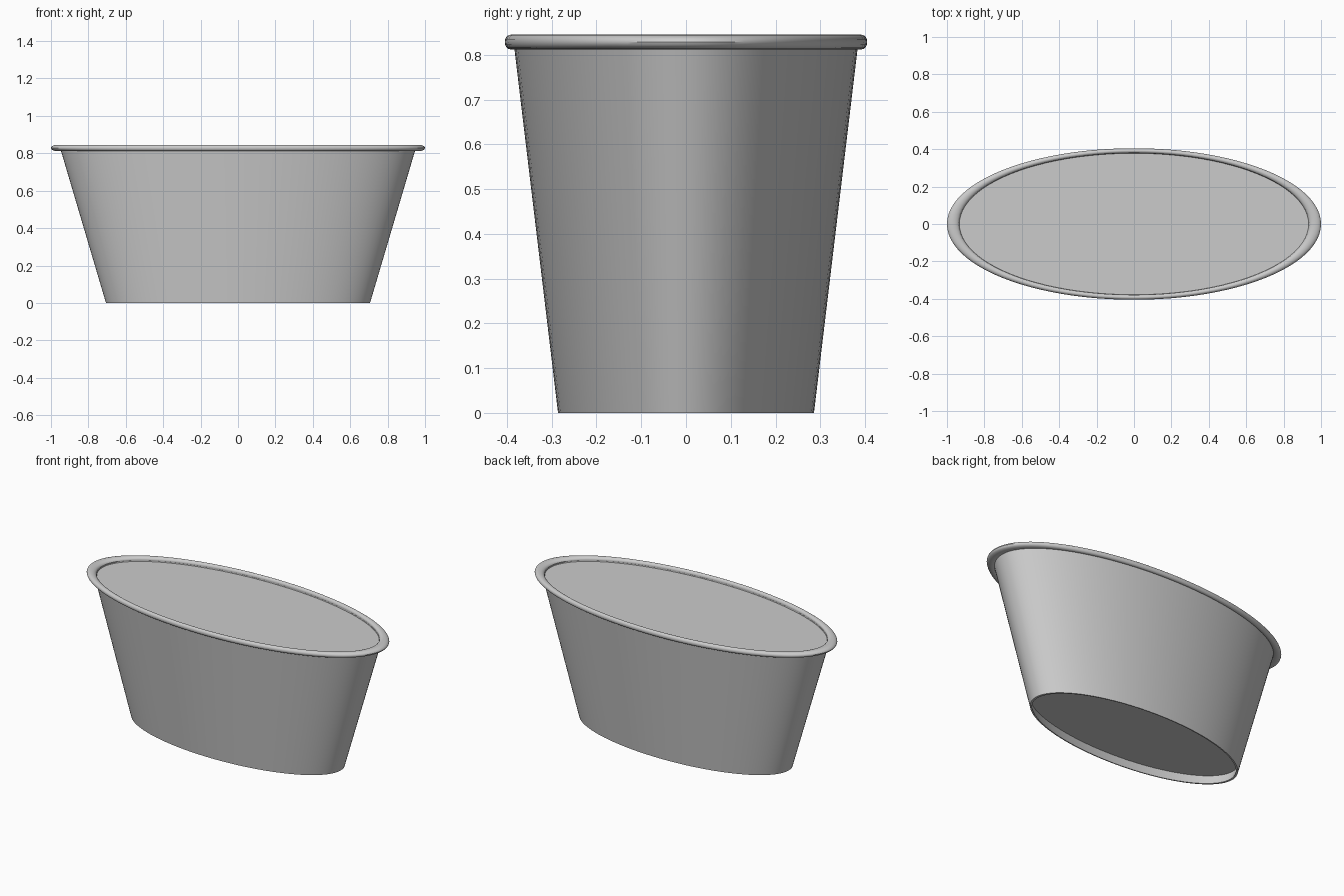
import bpy, bmesh, math

old = bpy.data.objects.get("Cube")
if old:
    bpy.data.objects.remove(old, do_unlink=True)

SIDES = 96
SQUASH = 0.405  # depth of the oval relative to its width

grey = bpy.data.materials.new("light grey")
grey.use_nodes = True
colour = (0.6, 0.6, 0.6, 1)
grey.diffuse_color = colour
grey.node_tree.nodes["Principled BSDF"].inputs["Base Color"].default_value = colour


def lathe(name, profile, closed=False):
    """Sweep (radius, z) points around an oval; a zero radius closes to a point."""
    bm = bmesh.new()
    rings = []
    for r, z in profile:
        count = 1 if r == 0 else SIDES
        angles = [2 * math.pi * i / SIDES for i in range(count)]
        rings.append([bm.verts.new((r * math.cos(a), r * SQUASH * math.sin(a), z))
                      for a in angles])
    pairs = list(zip(rings, rings[1:]))
    if closed:
        pairs.append((rings[-1], rings[0]))
    for low, high in pairs:
        for i in range(SIDES):
            j = (i + 1) % SIDES
            corners = [low[i % len(low)], low[j % len(low)],
                       high[j % len(high)], high[i % len(high)]]
            bm.faces.new(list(dict.fromkeys(corners)))
    bmesh.ops.recalc_face_normals(bm, faces=bm.faces)
    mesh = bpy.data.meshes.new(name)
    bm.to_mesh(mesh)
    bm.free()
    mesh.materials.append(grey)
    obj = bpy.data.objects.new(name, mesh)
    bpy.context.collection.objects.link(obj)
    bpy.ops.object.select_all(action="DESELECT")
    obj.select_set(True)
    bpy.context.view_layer.objects.active = obj
    bpy.ops.object.shade_smooth_by_angle(angle=math.radians(35))
    return obj


# Tapered wall with a thin lip at the foot
lathe("cup_wall", [(0.706, 0), (0.95, 0.825), (0.935, 0.825), (0.692, 0)], closed=True)

# Rolled rim
rim = [(0.9675 + 0.0325 * math.cos(t), 0.8285 + 0.0165 * math.sin(t))
       for t in (2 * math.pi * k / 16 for k in range(16))]
lathe("rolled_rim", rim, closed=True)

# Flat top surface just below the rim, and the raised base
lathe("top_surface", [(0, 0.82), (0.94, 0.82), (0.94, 0.81), (0, 0.81)])
lathe("recessed_base", [(0, 0.055), (0.713, 0.055), (0.716, 0.065), (0, 0.065)])
